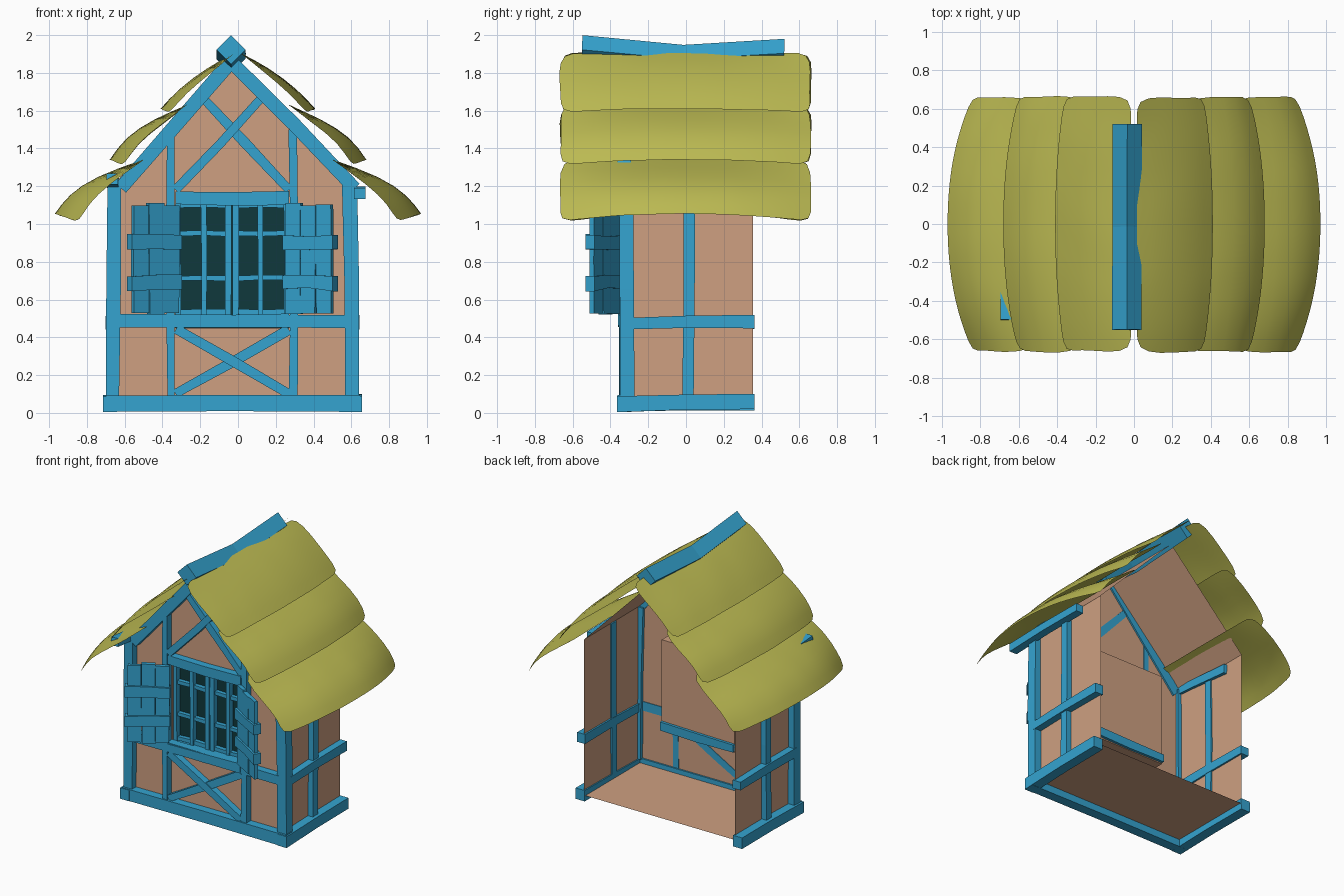
import bpy, bmesh, random
from mathutils import Vector

random.seed(4)
old_cube = bpy.data.objects.get("Cube")
if old_cube:
    bpy.data.objects.remove(old_cube)


def make_material(name, color):
    material = bpy.data.materials.new(name)
    material.use_nodes = True
    material.diffuse_color = (*color, 1)
    shader = next(n for n in material.node_tree.nodes if n.type == "BSDF_PRINCIPLED")
    shader.inputs["Base Color"].default_value = (*color, 1)
    return material


timber = make_material("blue timber", (0.035, 0.37, 0.63))
plaster = make_material("tan plaster", (0.62, 0.35, 0.22))
thatch = make_material("olive thatch", (0.5, 0.49, 0.085))
glass = make_material("dark glass", (0.005, 0.04, 0.045))

X, Y, Z = Vector((1, 0, 0)), Vector((0, 1, 0)), Vector((0, 0, 1))
CENTER = -0.03                      # middle of the house body
HALF, WINDOW = 0.62, 0.30           # half widths of body and window
FRONT, BACK = -0.30, 0.355
FLOOR, EAVE, APEX = 0.06, 1.22, 1.85
SILL, LINTEL = 0.45, 1.13


def build(name, faces, material, smooth=False):
    """Mesh object from a list of polygons given as corner points."""
    bm = bmesh.new()
    for face in faces:
        bm.faces.new([bm.verts.new(p) for p in face])
    bmesh.ops.remove_doubles(bm, verts=bm.verts, dist=0.0001)
    bmesh.ops.recalc_face_normals(bm, faces=bm.faces)
    for face in bm.faces:
        face.smooth = smooth
    mesh = bpy.data.meshes.new(name)
    bm.to_mesh(mesh)
    bm.free()
    mesh.materials.append(material)
    obj = bpy.data.objects.new(name, mesh)
    bpy.context.collection.objects.link(obj)
    return obj


def beam(name, start, end, width, depth, facing=Y, wobble=0.006, sag=0.0):
    """Hand-hewn beam in two lengths, with slightly uneven sections."""
    start, end = Vector(start), Vector(end)
    along = (end - start).normalized()
    side = along.cross(facing).normalized()
    out = side.cross(along)
    rings = []
    for t in (0, 0.5, 1):
        middle = start.lerp(end, t) + side * random.uniform(-wobble, wobble)
        if t == 0.5:
            middle = middle - Z * sag
        w = width / 2 + random.uniform(-wobble, wobble) / 2
        rings.append([middle + side * w * i + out * depth / 2 * j
                      for i, j in ((-1, -1), (1, -1), (1, 1), (-1, 1))])
    faces = [rings[0], rings[-1]]
    for a, b in zip(rings, rings[1:]):
        faces += [(a[k], a[k - 1], b[k - 1], b[k]) for k in range(4)]
    return build(name, faces, timber)


# Plaster shell, open at the back
def roof_height(offset):
    return APEX - (APEX - EAVE) * abs(offset) / HALF


def at(offset, y, z):
    return (CENTER + offset, y, z)


def front_panel(*points):
    return [at(x, FRONT, z) for x, z in points]


shoulder = roof_height(WINDOW)
shell = [
    front_panel((-WINDOW, FLOOR), (WINDOW, FLOOR), (WINDOW, SILL), (-WINDOW, SILL)),
    front_panel((-WINDOW, LINTEL), (WINDOW, LINTEL), (WINDOW, shoulder),
                (0, APEX), (-WINDOW, shoulder)),
    [at(-HALF, FRONT, FLOOR), at(HALF, FRONT, FLOOR),
     at(HALF, BACK, FLOOR), at(-HALF, BACK, FLOOR)],
]
for s in (-1, 1):
    shell.append(front_panel((s * HALF, FLOOR), (s * WINDOW, FLOOR), (s * WINDOW, SILL),
                             (s * WINDOW, LINTEL), (s * WINDOW, shoulder), (s * HALF, EAVE)))
    shell.append([at(s * HALF, FRONT, FLOOR), at(s * HALF, BACK, FLOOR),
                  at(s * HALF, BACK, EAVE), at(s * HALF, FRONT, EAVE)])
    shell.append([at(s * HALF, FRONT, EAVE), at(s * HALF, BACK, EAVE),
                  at(0, BACK, APEX), at(0, FRONT, APEX)])
build("plaster_shell", shell, plaster)

# Window recess reaching into the room
NICHE = -0.10
corners = [(-WINDOW, SILL), (WINDOW, SILL), (WINDOW, LINTEL), (-WINDOW, LINTEL)]
near = [at(x, FRONT, z) for x, z in corners]
far = [at(x, NICHE, z) for x, z in corners]
build("window_recess", [far] + [(near[k - 1], near[k], far[k], far[k - 1])
                                for k in range(4)], plaster)

# Front timber frame
FACE = -0.325
beam("front_base", (-0.70, FACE, 0.052), (0.645, FACE, 0.055), 0.09, 0.075)
beam("front_rail", (-0.64, FACE, 0.483), (0.58, FACE, 0.483), 0.07, 0.06)
beam("window_sill", at(-WINDOW, -0.22, 0.49), at(WINDOW, -0.22, 0.49), 0.06, 0.28)
beam("window_lintel", at(-WINDOW, FACE, 1.135), at(WINDOW, FACE, 1.135), 0.07, 0.06)
for s, label in ((-1, "right"), (1, "left")):
    wall = CENTER + s * HALF
    beam(label + "_corner_post", (wall + s * 0.01, -0.31, 0.09),
         (wall + s * 0.005, -0.317, 1.22), 0.075, 0.075)
    beam(label + "_window_post", at(s * 0.325, FACE, 0.09),
         at(s * 0.325, FACE, 1.50), 0.042, 0.055)
    beam(label + "_lower_brace", at(s * 0.30, FACE + s * 0.004, 0.44),
         at(-s * 0.30, FACE + s * 0.004, 0.10), 0.05, 0.05)
    beam(label + "_gable_brace", at(s * 0.30, FACE + s * 0.004, 1.18),
         at(-s * 0.17, FACE + s * 0.004, 1.68), 0.05, 0.05)
    beam(label + "_rafter", at(0, FACE - s * 0.002, 1.86),
         at(HALF * s + 0.03, FACE - s * 0.002, 1.19), 0.075, 0.07)
    # Side wall timbers
    beam(label + "_side_base", (wall + s * 0.028, -0.365, 0.052),
         (wall + s * 0.028, 0.362, 0.055), 0.085, 0.075, X)
    beam(label + "_side_rail", (wall + s * 0.02, -0.30, 0.475),
         (wall + s * 0.02, 0.362, 0.48), 0.065, 0.065, X)
    beam(label + "_side_post", (wall + s * 0.015, 0.015, 0.09),
         (wall + s * 0.015, 0.012, 1.22), 0.06, 0.05, X)

# Eave purlins and the sagging ridge beam
beam("right_purlin", (-0.665, -0.50, 1.235), (-0.655, 0.20, 1.17), 0.06, 0.06, X)
beam("left_purlin", (0.645, -0.50, 1.165), (0.645, 0.20, 1.165), 0.06, 0.06, X)
beam("ridge_beam", (-0.036, -0.55, 1.922), (-0.036, 0.52, 1.905), 0.108, 0.108,
     X + Z, 0.002, 0.042)

# Casement windows with glazing bars
PANE = -0.25
build("window_glass", [[at(x, PANE, z) for x, z in
      ((-WINDOW, SILL), (WINDOW, SILL), (WINDOW, LINTEL), (-WINDOW, LINTEL))]], glass)
for s, label in ((-1, "right"), (1, "left")):
    for part, offset, width in (("inner_stile", 0.02, 0.034), ("glazing_bar", 0.15, 0.028),
                                ("outer_stile", 0.286, 0.028)):
        beam(label + "_" + part, at(s * offset, PANE - 0.02, 0.51),
             at(s * offset, PANE - 0.02, 1.12), width, 0.04, Y, 0.003)
    for part, height in (("bottom", 0.535), ("lower", 0.715), ("upper", 0.95), ("top", 1.10)):
        beam(label + "_" + part + "_bar", at(s * 0.01, PANE - 0.015, height),
             at(s * 0.295, PANE - 0.015, height), 0.028, 0.03, Y, 0.003)

# Open plank shutters with two straps each
for s, label in ((-1, "right"), (1, "left")):
    hinge = Vector(at(s * 0.285, -0.355, 0))
    swing = Vector((s * 0.245, -0.145, 0))
    normal = swing.cross(Z).normalized()
    for k in range(3):
        foot = hinge + swing * (k + 0.5) / 3
        beam(label + "_shutter_plank", foot + Z * (0.525 + random.uniform(-0.006, 0.006)),
             foot + Z * (1.105 + random.uniform(-0.008, 0.008)),
             0.092, 0.026 + 0.006 * (k % 2), normal, 0.003)
    for height in (0.69, 0.905):
        beam(label + "_shutter_strap", hinge + Z * height - swing * 0.02,
             hinge + swing * 1.06 + Z * height, 0.075, 0.055, normal, 0.007)

# Thatch: three overlapping curved sheets on each side, drooping at the ends
layers = (
    ("top", ((0.015, 1.905), (0.16, 1.83), (0.32, 1.71), (0.41, 1.61)), (0.05, 0.02)),
    ("middle", ((0.27, 1.63), (0.44, 1.56), (0.60, 1.46), (0.68, 1.34)), (0.08, 0.03)),
    ("bottom", ((0.50, 1.34), (0.76, 1.25), (0.90, 1.155), (0.97, 1.055)), (0.13, 0.045)),
)
COLUMNS = 12
for s, label in ((-1, "right"), (1, "left")):
    for name, profile, droop in layers:
        grid = []
        for row, (x, z) in enumerate(profile):
            u = row / 3
            line = []
            for c in range(COLUMNS + 1):
                v = 2 * c / COLUMNS - 1
                amount = abs(v) ** 2.2 * u ** 0.5
                lift = droop[1] * (1 + 0.8 * (1 - u))
                reach = 0.655 + 0.015 * (row % 2) + random.uniform(-0.008, 0.008)
                line.append((s * (x - droop[0] * amount), v * reach,
                             z - lift * amount + random.uniform(-0.003, 0.003)))
            grid.append(line)
        faces = [(a[c], a[c + 1], b[c + 1], b[c])
                 for a, b in zip(grid, grid[1:]) for c in range(COLUMNS)]
        sheet = build(label + "_" + name + "_thatch", faces, thatch, True)
        # Round the sheet between its rows
        curve = sheet.modifiers.new("rounding", "SUBSURF")
        curve.levels = curve.render_levels = 1
